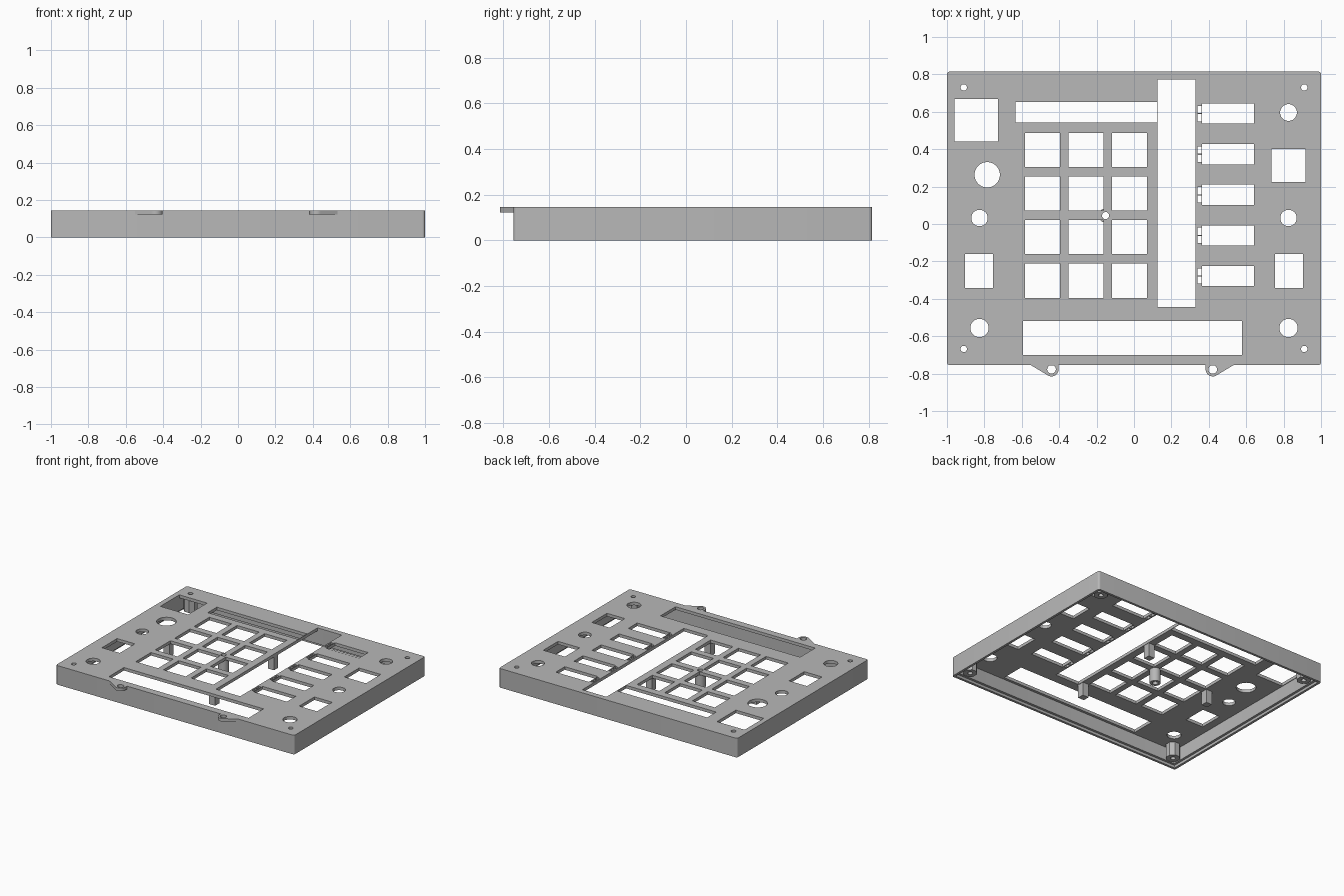
import bpy, bmesh
from math import pi, sin, cos

if "Cube" in bpy.data.objects:
    bpy.data.objects.remove(bpy.data.objects["Cube"])

grey = bpy.data.materials.new("mid_grey")
grey.use_nodes = True
colour = (0.48, 0.48, 0.48, 1)
grey.diffuse_color = colour
grey.node_tree.nodes["Principled BSDF"].inputs["Base Color"].default_value = colour

TOP, UNDER, RIM = 0.145, 0.122, 0.02
LEFT, RIGHT, FRONT, BACK = -1, 1, -0.755, 0.815


def arc(cx, cy, r, start, end, n):
    return [(cx + r * cos(start + (end - start) * i / n),
             cy + r * sin(start + (end - start) * i / n)) for i in range(n + 1)]


def circle(cx, cy, r, n=32):
    return arc(cx, cy, r, pi / n, 2 * pi + pi / n, n)[:-1]


def rect(x0, x1, y0, y1):
    return [(x0, y0), (x1, y0), (x1, y1), (x0, y1)]


def box(cx, cy, w, h):
    return rect(cx - w / 2, cx + w / 2, cy - h / 2, cy + h / 2)


def case_outline(inset, r):
    # Rounded rectangle following the case edge
    x0, x1, y0, y1 = LEFT + inset + r, RIGHT - inset - r, FRONT + inset + r, BACK - inset - r
    pts = []
    for i, (x, y) in enumerate([(x1, y1), (x0, y1), (x0, y0), (x1, y0)]):
        pts += arc(x, y, r, i * pi / 2, (i + 1) * pi / 2, 5)
    return pts


def extruded(name, outlines, z0, z1):
    # Filled flat outline with holes, given a thickness
    curve = bpy.data.curves.new(name, "CURVE")
    curve.dimensions = "2D"
    curve.fill_mode = "BOTH"
    curve.extrude = (z1 - z0) / 2
    for pts in outlines:
        spline = curve.splines.new("POLY")
        spline.points.add(len(pts) - 1)
        for p, (x, y) in zip(spline.points, pts):
            p.co = (x, y, 0, 1)
        spline.use_cyclic_u = True
    temp = bpy.data.objects.new(name + "_outline", curve)
    bpy.context.scene.collection.objects.link(temp)
    bpy.context.view_layer.update()
    mesh = bpy.data.meshes.new_from_object(temp.evaluated_get(bpy.context.evaluated_depsgraph_get()))
    bpy.data.objects.remove(temp)
    bm = bmesh.new()
    bm.from_mesh(mesh)
    bmesh.ops.remove_doubles(bm, verts=bm.verts, dist=0.0001)
    bmesh.ops.translate(bm, verts=bm.verts, vec=(0, 0, (z0 + z1) / 2))
    bmesh.ops.recalc_face_normals(bm, faces=bm.faces)
    bm.to_mesh(mesh)
    bm.free()
    mesh.materials.clear()
    mesh.materials.append(grey)
    obj = bpy.data.objects.new(name, mesh)
    bpy.context.scene.collection.objects.link(obj)
    bpy.ops.object.select_all(action="DESELECT")
    obj.select_set(True)
    bpy.context.view_layer.objects.active = obj
    bpy.ops.object.shade_smooth_by_angle()
    return obj


# Openings in the face plate
corners = [(sx * 0.91, y) for sx in (-1, 1) for y in (-0.668, 0.73)]
holes = [circle(x, y, 0.017) for x, y in corners]
holes += [
    rect(-0.96, -0.727, 0.44, 0.668),      # display window
    circle(-0.785, 0.263, 0.068),          # large knob
    circle(0.826, 0.596, 0.045),           # upper knob
    rect(0.735, 0.917, 0.225, 0.402),      # side window
    rect(-0.634, 0.122, 0.543, 0.652),     # upper slot
    rect(0.126, 0.329, -0.444, 0.773),     # tall slot
    rect(-0.594, 0.578, -0.70, -0.519),    # lower slot
    circle(-0.152, 0.045, 0.019),          # centre screw
]
for side in (-1, 1):
    holes += [circle(side * 0.826, 0.032, 0.044),
              circle(side * 0.826, -0.556, 0.049),
              box(side * 0.828, -0.251, 0.15, 0.182)]
for col in range(3):
    for row in range(4):
        holes.append(box(-0.489 + 0.2325 * col, 0.396 - 0.233 * row, 0.187, 0.183))
for i in range(5):
    y = 0.59 - 0.217 * i
    holes.append(rect(0.364, 0.642, y - 0.054, y + 0.054))
    for s in (-1, 1):
        holes.append(box(0.35, y + s * 0.022, 0.022, 0.038))

extruded("face_plate", [case_outline(0, 0.015)] + holes, UNDER, TOP)

# Stepped side walls
extruded("side_walls", [case_outline(0, 0.015), case_outline(0.036, 0.005)], RIM, UNDER)
extruded("bottom_rim", [case_outline(0, 0.015), case_outline(0.018, 0.005)], 0, RIM)

# Screw posts
for i, (x, y) in enumerate(corners):
    extruded(f"corner_post_{i + 1}", [circle(x, y, 0.05, 8), circle(x, y, 0.017)], RIM, UNDER)
extruded("centre_post", [circle(-0.152, 0.045, 0.038, 16), circle(-0.152, 0.045, 0.019)], RIM, UNDER)

# Square support posts around the key grid
for i, (x, y) in enumerate([(0.098, 0.28), (0.098, -0.425), (-0.615, 0.045)]):
    extruded(f"support_post_{i + 1}", [box(x, y, 0.05, 0.05)], RIM, UNDER)

# Mounting tabs on the front edge
for name, side in (("right_tab", -1), ("left_tab", 1)):
    cx = -0.01 + side * 0.431
    outline = [(-0.038, FRONT), *arc(0, -0.777, 0.038, pi, 1.7 * pi, 12), (0.11, FRONT)]
    outline = [(cx + side * x, y) for x, y in outline]
    extruded(name, [outline, circle(cx, -0.777, 0.023)], UNDER, TOP)
